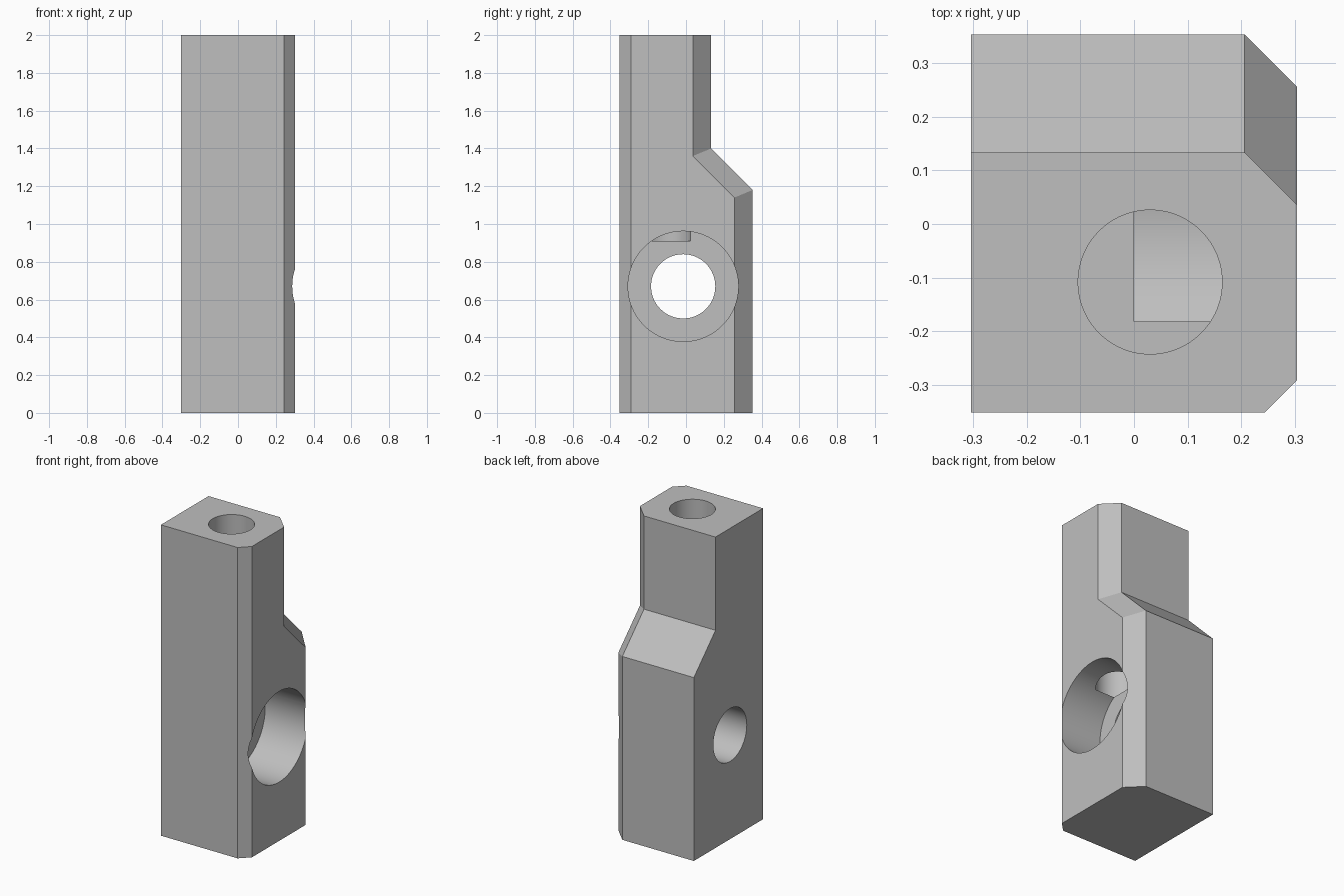
import bpy, bmesh, math
from mathutils import Matrix, Vector

if "Cube" in bpy.data.objects:
    bpy.data.objects.remove(bpy.data.objects["Cube"], do_unlink=True)

grey = bpy.data.materials.new("plain grey")
grey.use_nodes = True
colour = (0.52, 0.52, 0.52, 1)
grey.diffuse_color = colour
grey.node_tree.nodes["Principled BSDF"].inputs["Base Color"].default_value = colour

HALF_X, FRONT, BACK, NECK, TOP = 0.303, -0.351, 0.353, 0.133, 2.0
SHOULDER_LOW, SHOULDER_HIGH = 1.18, 1.40
CHAMFER = 0.097


def add_object(name, bm):
    bmesh.ops.recalc_face_normals(bm, faces=bm.faces)
    mesh = bpy.data.meshes.new(name)
    bm.to_mesh(mesh)
    bm.free()
    mesh.materials.append(grey)
    obj = bpy.data.objects.new(name, mesh)
    bpy.context.collection.objects.link(obj)
    return obj


def side_profile(bm, x, inset):
    """Side outline whose back edges are moved inwards by a mitred inset."""
    drop = inset * math.tan(math.pi / 8)
    points = [(FRONT, 0), (BACK - inset, 0), (BACK - inset, SHOULDER_LOW - drop),
              (NECK - inset, SHOULDER_HIGH - drop), (NECK - inset, TOP), (FRONT, TOP)]
    return [bm.verts.new((x, y, z)) for y, z in points]


# Body with stepped, chamfered back
bm = bmesh.new()
loops = [side_profile(bm, -HALF_X, 0), side_profile(bm, HALF_X - CHAMFER, 0),
         side_profile(bm, HALF_X, CHAMFER)]
bm.faces.new(loops[0])
bm.faces.new(loops[-1])
for a, b in zip(loops, loops[1:]):
    for i in range(len(a)):
        j = (i + 1) % len(a)
        bm.faces.new((a[i], a[j], b[j], b[i]))
bmesh.ops.recalc_face_normals(bm, faces=bm.faces)

# Front corner chamfer
cut = bmesh.ops.bisect_plane(
    bm, geom=bm.verts[:] + bm.edges[:] + bm.faces[:], dist=1e-5,
    plane_co=Vector((0.243, FRONT, 0)), plane_no=Vector((1, -1, 0)).normalized(),
    clear_outer=True)
bmesh.ops.holes_fill(bm, edges=[e for e in bm.edges if e.is_boundary], sides=0)
bmesh.ops.dissolve_limit(bm, angle_limit=0.01, verts=bm.verts, edges=bm.edges)
body = add_object("body", bm)


def drill(name, centre, radius, depth, axis):
    """Cut a round hole out of the body."""
    bm = bmesh.new()
    turn = Matrix.Rotation(math.pi / 2, 4, "Y") if axis == "X" else Matrix()
    bmesh.ops.create_cone(bm, cap_ends=True, segments=96, radius1=radius,
                          radius2=radius, depth=depth,
                          matrix=Matrix.Translation(centre) @ turn)
    cutter = add_object(name, bm)
    cutter.hide_render = True
    mod = body.modifiers.new(name, "BOOLEAN")
    mod.operation = "DIFFERENCE"
    mod.solver = "EXACT"
    mod.object = cutter
    bpy.context.view_layer.objects.active = body
    bpy.ops.object.modifier_apply(modifier=name)
    bpy.data.objects.remove(cutter, do_unlink=True)


# Cross hole, its wide counterbore, and the blind hole from the top
drill("cross_hole", (0, -0.015, 0.67), 0.17, 1.0, "X")
drill("counterbore", (0.25, -0.015, 0.67), 0.292, 0.5, "X")
drill("top_hole", (0.03, -0.108, 1.555), 0.134, 1.29, "Z")

bpy.ops.object.select_all(action="DESELECT")
body.select_set(True)
bpy.context.view_layer.objects.active = body
bpy.ops.object.shade_smooth_by_angle(angle=math.radians(25))
